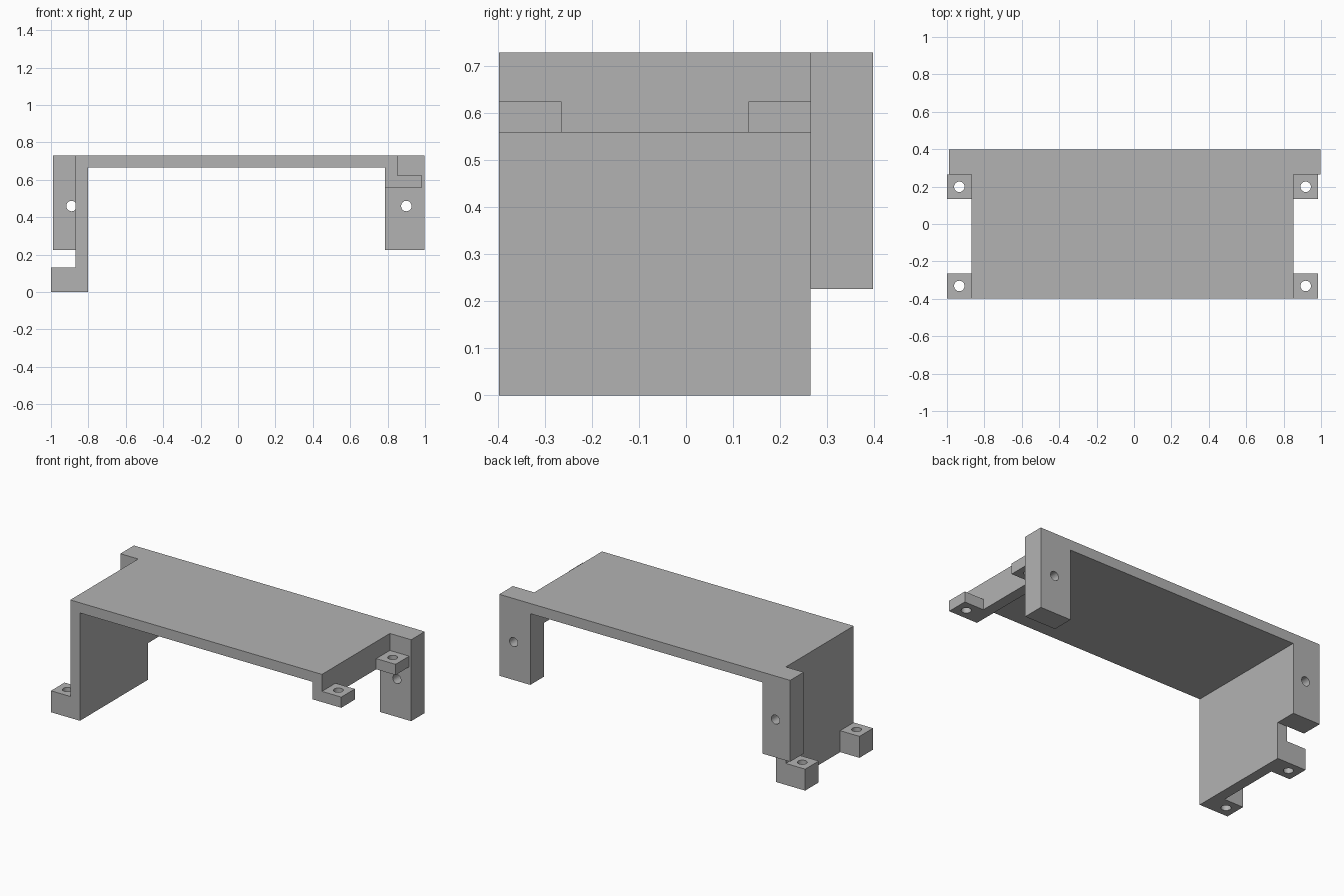
import bpy
import bmesh
from math import pi
from mathutils import Matrix

cube = bpy.data.objects.get("Cube")
if cube:
    bpy.data.objects.remove(cube, do_unlink=True)

grey = bpy.data.materials.new("plain grey")
grey.use_nodes = True
colour = (0.45, 0.45, 0.45, 1)
grey.diffuse_color = colour
grey.node_tree.nodes["Principled BSDF"].inputs["Base Color"].default_value = colour

FRONT, JOIN, BACK = -0.3975, 0.265, 0.3975
TOP, UNDER, TAB, HOLE = 0.729, 0.666, 0.1325, 0.028


def make_object(name, bm):
    bmesh.ops.recalc_face_normals(bm, faces=bm.faces)
    mesh = bpy.data.meshes.new(name)
    bm.to_mesh(mesh)
    bm.free()
    mesh.materials.append(grey)
    obj = bpy.data.objects.new(name, mesh)
    bpy.context.collection.objects.link(obj)
    return obj


def extrude_profile(name, outline, y0, y1):
    """Extrude an x-z outline from y0 to y1."""
    bm = bmesh.new()
    face = bm.faces.new([bm.verts.new((x, y0, z)) for x, z in outline])
    result = bmesh.ops.extrude_face_region(bm, geom=[face])
    moved = [v for v in result["geom"] if isinstance(v, bmesh.types.BMVert)]
    bmesh.ops.translate(bm, verts=moved, vec=(0, y1 - y0, 0))
    return make_object(name, bm)


def drill(obj, centre, along_y=False):
    """Cut a round screw hole through a part."""
    bm = bmesh.new()
    turn = Matrix.Rotation(pi / 2 if along_y else 0, 4, "X")
    bmesh.ops.create_cone(bm, cap_ends=True, segments=32, radius1=HOLE, radius2=HOLE,
                          depth=0.4, matrix=Matrix.Translation(centre) @ turn)
    cutter = make_object("hole_cutter", bm)
    cutter.hide_render = True
    mod = obj.modifiers.new("hole", "BOOLEAN")
    mod.operation, mod.solver, mod.object = "DIFFERENCE", "EXACT", cutter
    bpy.context.view_layer.objects.active = obj
    bpy.ops.object.modifier_apply(modifier=mod.name)
    bpy.data.objects.remove(cutter, do_unlink=True)
    bpy.ops.object.select_all(action="DESELECT")
    obj.select_set(True)
    bpy.ops.object.shade_smooth_by_angle(angle=0.5)


# Top plate with a tall wall on one side and a short lip on the other
extrude_profile("main_cover", [
    (-0.868, 0), (-0.802, 0), (-0.802, UNDER), (0.786, UNDER),
    (0.786, 0.558), (0.852, 0.558), (0.852, TOP), (-0.868, TOP)], FRONT, JOIN)

# Rear frame with two drilled legs
frame = extrude_profile("rear_frame", [
    (-0.99, 0.226), (-0.802, 0.226), (-0.802, UNDER), (0.786, UNDER),
    (0.786, 0.226), (0.998, 0.226), (0.998, TOP), (-0.99, TOP)], JOIN, BACK)
for x in (-0.89, 0.9):
    drill(frame, (x, 0.33, 0.46), along_y=True)

# Screw tabs: tall ones at the foot of the wall, thin ones on the lip
for side, x0, x1, z0, z1 in (("right", -1, -0.868, 0, TAB),
                             ("left", 0.852, 0.984, 0.558, 0.624)):
    for end, y0 in (("front", FRONT), ("rear", JOIN - TAB)):
        tab = extrude_profile(f"{side}_{end}_tab",
                              [(x0, z0), (x1, z0), (x1, z1), (x0, z1)], y0, y0 + TAB)
        drill(tab, ((x0 + x1) / 2, y0 + TAB / 2, (z0 + z1) / 2))
